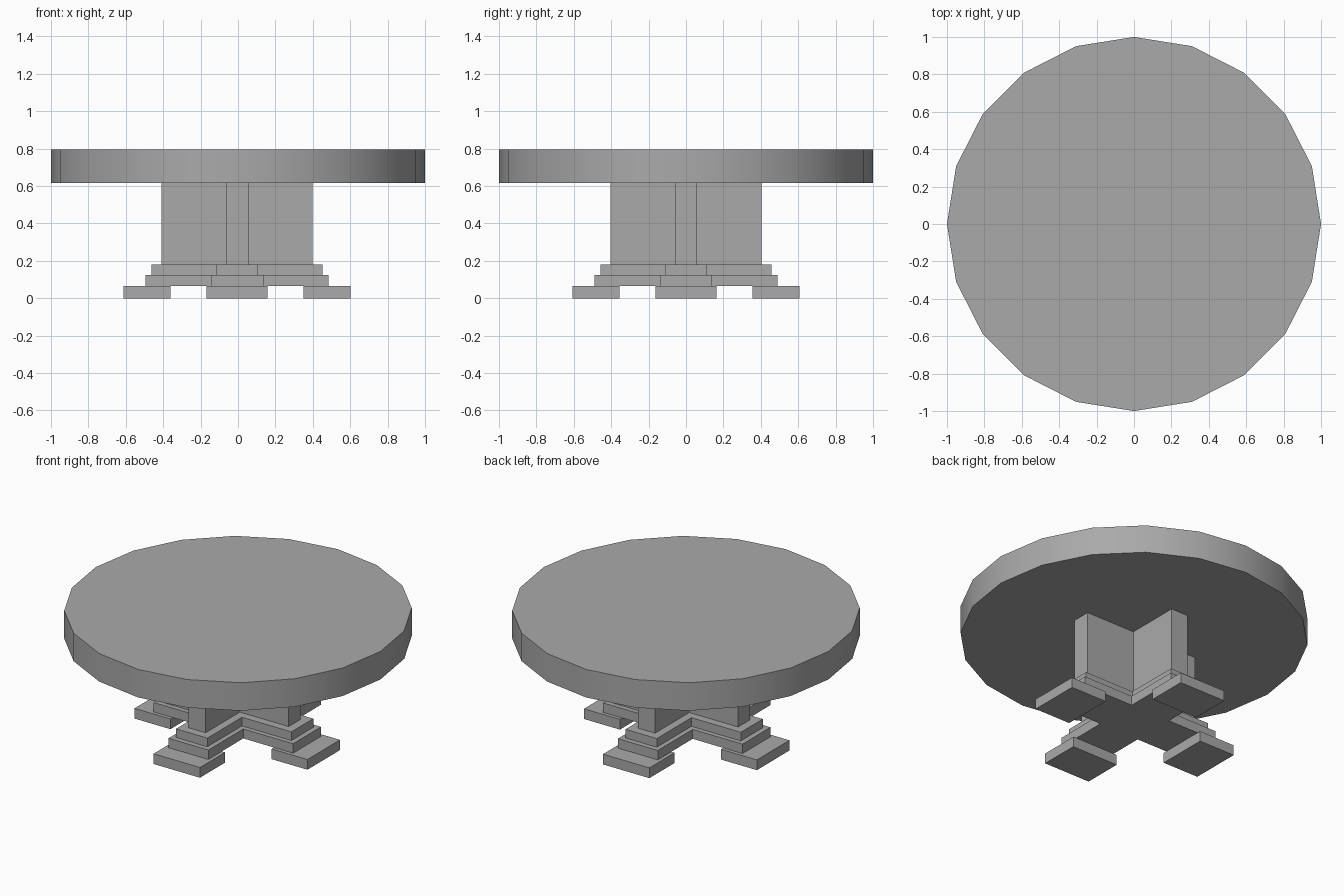
import bpy
import bmesh
import math

cube = bpy.data.objects.get("Cube")
if cube:
    bpy.data.objects.remove(cube, do_unlink=True)

GREY = (0.4, 0.4, 0.4, 1.0)
stone = bpy.data.materials.new("plain grey")
stone.use_nodes = True
stone.diffuse_color = GREY
stone.node_tree.nodes["Principled BSDF"].inputs["Base Color"].default_value = GREY

BASE_X = -0.005  # the pedestal sits slightly off the top's centre


def prism(name, outline, z0, z1):
    """Extrude a flat outline from z0 to z1."""
    bm = bmesh.new()
    base = bm.faces.new([bm.verts.new((x, y, z0)) for x, y in outline])
    up = bmesh.ops.extrude_face_region(bm, geom=[base], use_keep_orig=True)
    for v in up["geom"]:
        if isinstance(v, bmesh.types.BMVert):
            v.co.z = z1
    bmesh.ops.recalc_face_normals(bm, faces=bm.faces)
    mesh = bpy.data.meshes.new(name)
    bm.to_mesh(mesh)
    bm.free()
    mesh.materials.append(stone)
    obj = bpy.data.objects.new(name, mesh)
    bpy.context.collection.objects.link(obj)
    return obj


def cross(reach, half):
    """Plus-shaped outline: one arm end and inner corner, turned four times."""
    points = []
    x, y = (reach, reach), (-half, half)
    arm = [(x[0], y[0]), (x[1], y[1]), (half, half)]
    for turn in range(4):
        points += [(px + BASE_X, py) for px, py in arm]
        arm = [(-py, px) for px, py in arm]
    return points


# Cross-shaped pedestal and its two stepped plinths
prism("pedestal_column", cross(0.403, 0.06), 0.18, 0.62)
prism("upper_plinth", cross(0.457, 0.11), 0.125, 0.18)
prism("lower_plinth", cross(0.49, 0.14), 0.065, 0.125)

# Four feet, one under each arm
foot = [(0.355, -0.163), (0.607, -0.163), (0.607, 0.163), (0.355, 0.163)]
for side in ("left", "back", "right", "front"):
    prism(side + "_foot", [(x + BASE_X, y) for x, y in foot], 0, 0.065)
    foot = [(-y, x) for x, y in foot]

# Round top with twenty sides, smooth around the rim
SIDES = 20
circle = [(math.cos(math.tau * i / SIDES), math.sin(math.tau * i / SIDES))
          for i in range(SIDES)]
top = prism("table_top", circle, 0.617, 0.795)
bpy.ops.object.select_all(action="DESELECT")
top.select_set(True)
bpy.context.view_layer.objects.active = top
bpy.ops.object.shade_smooth_by_angle(angle=math.radians(30))
